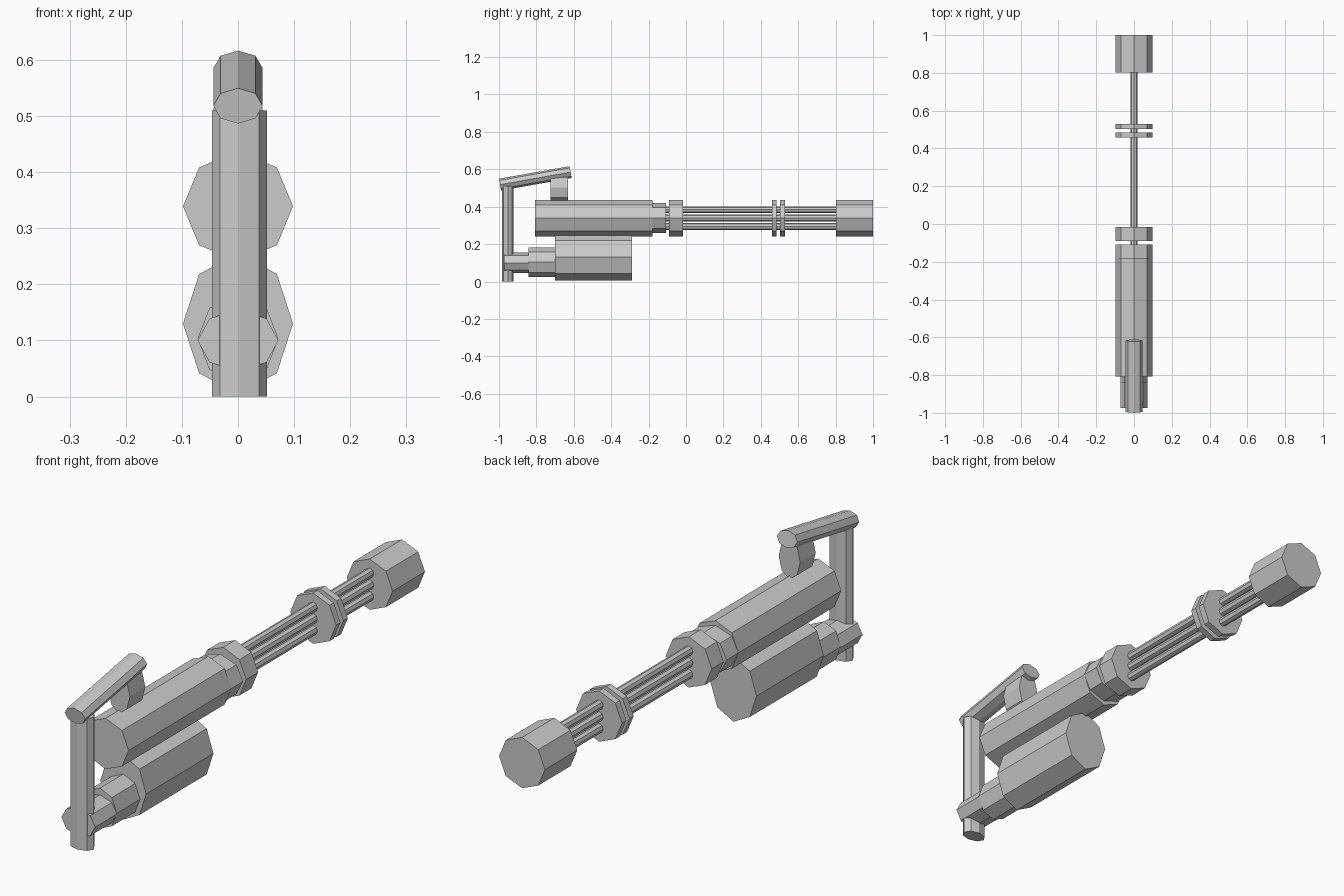
import bpy, bmesh
from math import cos, sin, pi
from mathutils import Vector

if "Cube" in bpy.data.objects:
    bpy.data.objects.remove(bpy.data.objects["Cube"])


def prism(name, start, end, rx, rv):
    """Flat-shaded octagonal bar from start to end; rx across x, rv across the other way."""
    a, b = Vector(start), Vector(end)
    side = Vector((1, 0, 0))
    up = side.cross((b - a).normalized())
    bm = bmesh.new()
    rings = []
    for c in (a, b):
        rings.append([bm.verts.new(c + side * rx * cos(i * pi / 4) + up * rv * sin(i * pi / 4))
                      for i in range(8)])
    for i in range(8):
        j = (i + 1) % 8
        bm.faces.new((rings[0][i], rings[0][j], rings[1][j], rings[1][i]))
    bm.faces.new(rings[0])
    bm.faces.new(rings[1])
    bmesh.ops.recalc_face_normals(bm, faces=bm.faces[:])
    mesh = bpy.data.meshes.new(name)
    bm.to_mesh(mesh)
    bm.free()
    obj = bpy.data.objects.new(name, mesh)
    bpy.context.collection.objects.link(obj)
    return obj


def along_y(name, y0, y1, z, rx, rz):
    return prism(name, (0, y0, z), (0, y1, z), rx, rz)


AXIS = 0.339   # height of the barrel axis
R = 0.098      # common outer radius

# Main housing and its flattened collar
along_y("housing", -0.807, -0.18, AXIS, R, R)
along_y("housing_collar", -0.18, -0.108, AXIS, R, 0.08)

# Barrel clamps and muzzle
for name, y0, y1 in (("rear_clamp", -0.09, -0.017), ("middle_clamp_rear", 0.459, 0.485),
                     ("middle_clamp_front", 0.503, 0.53), ("muzzle", 0.803, 1.0)):
    along_y(name, y0, y1, AXIS, R, R)

# Three barrels stacked in one plane
for i in (-1, 0, 1):
    along_y(f"barrel_{i + 2}", -0.12, 0.82, AXIS + 0.045 * i, 0.018, 0.018)

# Lower drum, neck and tail
along_y("drum", -0.70, -0.29, 0.13, R, 0.125)
along_y("drum_neck", -0.842, -0.70, 0.103, 0.072, 0.078)
along_y("drum_tail", -0.974, -0.842, 0.10, 0.072, 0.055)

# Rear post, tilted handle and its support
prism("rear_post", (0.003, -0.953, 0), (0.003, -0.953, 0.51), 0.049, 0.032)
prism("handle", (0, -0.994, 0.518), (0, -0.617, 0.585), 0.044, 0.032)
along_y("handle_support", -0.725, -0.631, 0.503, 0.046, 0.077)
